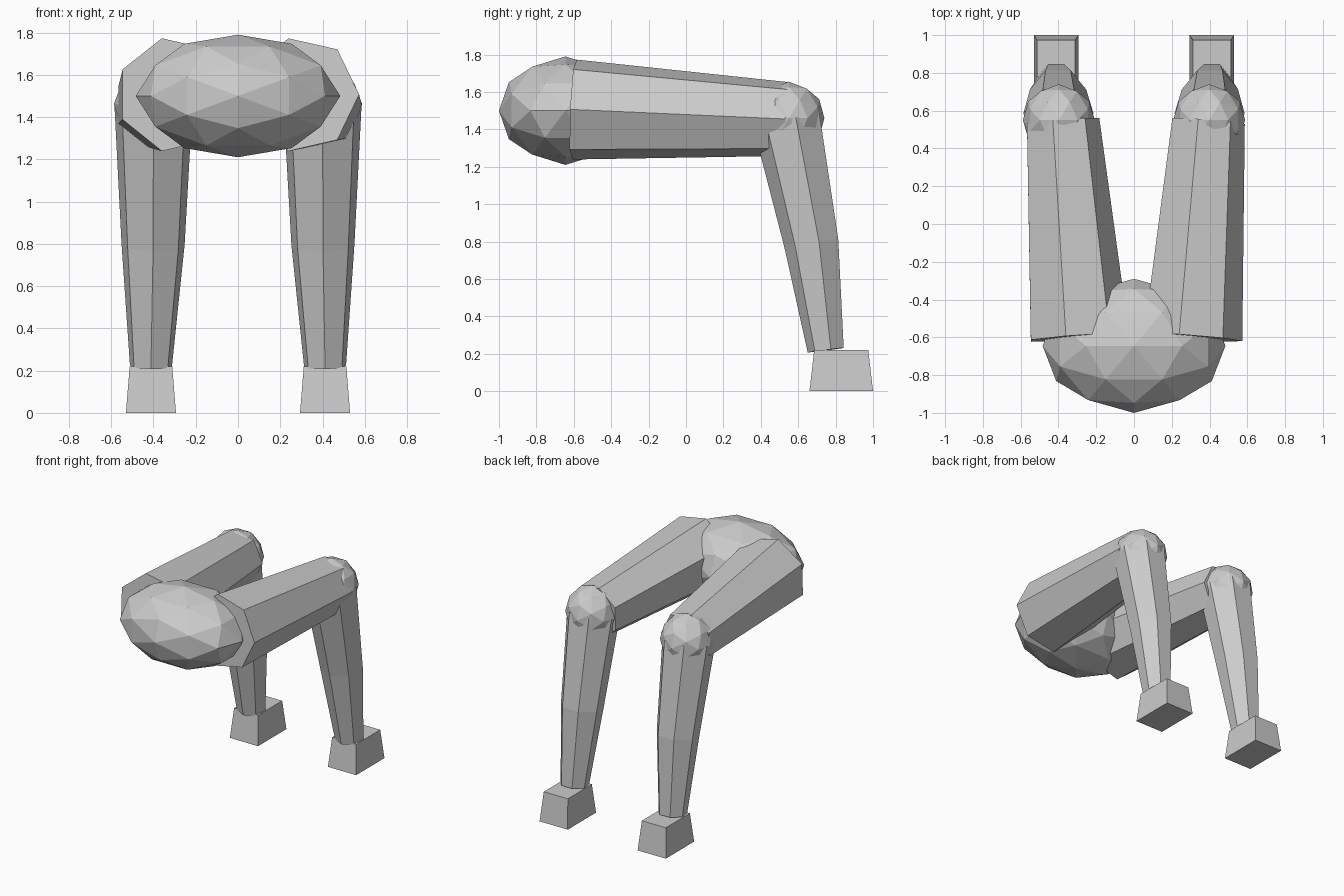
import bpy
import bmesh
from math import cos, sin, pi, radians
from mathutils import Vector, Matrix

cube = bpy.data.objects.get("Cube")
if cube:
    bpy.data.objects.remove(cube, do_unlink=True)

grey = bpy.data.materials.new("plain grey")
grey.use_nodes = True
colour = (0.6, 0.6, 0.6, 1)
grey.diffuse_color = colour
grey.node_tree.nodes["Principled BSDF"].inputs["Base Color"].default_value = colour


def finish(bm, name):
    bmesh.ops.recalc_face_normals(bm, faces=bm.faces)
    mesh = bpy.data.meshes.new(name)
    bm.to_mesh(mesh)
    bm.free()
    mesh.materials.append(grey)
    obj = bpy.data.objects.new(name, mesh)
    bpy.context.collection.objects.link(obj)
    return obj


def ball(name, centre, radii):
    """Faceted ball turned so that a vertex lies on every axis."""
    bm = bmesh.new()
    bmesh.ops.create_icosphere(bm, subdivisions=2, radius=1)
    turn = Matrix.Rotation(radians(-31.72), 4, 'Y')
    scale = Matrix.Diagonal((*radii, 1))
    bm.transform(Matrix.Translation(centre) @ scale @ turn)
    return finish(bm, name)


def limb(name, path, radii, first, sides=7):
    """Loft of polygon rings square to the path; first points at corner one."""
    points = [Vector(p) for p in path]
    bm = bmesh.new()
    rings = []
    for i, (point, radius) in enumerate(zip(points, radii)):
        ahead = points[min(i + 1, len(points) - 1)]
        behind = points[max(i - 1, 0)]
        axis = (ahead - behind).normalized()
        u = Vector(first)
        u = (u - axis * u.dot(axis)).normalized()
        v = axis.cross(u)
        angles = [2 * pi * k / sides for k in range(sides)]
        rings.append([bm.verts.new(point + radius * (u * cos(a) + v * sin(a)))
                      for a in angles])
    for low, high in zip(rings, rings[1:]):
        for k in range(sides):
            n = (k + 1) % sides
            bm.faces.new((low[k], low[n], high[n], high[k]))
    bm.faces.new(rings[0])
    bm.faces.new(rings[-1])
    return finish(bm, name)


def foot(name, x):
    """Block narrowing slightly towards the top."""
    bm = bmesh.new()
    bmesh.ops.create_cube(bm, size=1)
    for v in bm.verts:
        taper = 0.85 if v.co.z > 0 else 1
        v.co = (x + v.co.x * 0.237 * taper,
                0.83 + v.co.y * 0.34 * taper,
                (v.co.z + 0.5) * 0.22)
    return finish(bm, name)


# Hips
ball("pelvis", (0, -0.645, 1.5), (0.484, 0.355, 0.29))

# Legs
for side, s in (("left", 1), ("right", -1)):
    limb(side + "_thigh",
         [(0.3 * s, -0.6, 1.506), (0.385 * s, 0.545, 1.455)],
         [0.274, 0.202], (1, 0, 0))
    ball(side + "_knee", (0.398 * s, 0.55, 1.46), (0.19, 0.19, 0.195))
    limb(side + "_shin",
         [(0.4 * s, 0.545, 1.455), (0.402 * s, 0.678, 0.79),
          (0.412 * s, 0.752, 0.22)],
         [0.19, 0.153, 0.102], (0, -1, 0))
    foot(side + "_foot", 0.412 * s)
